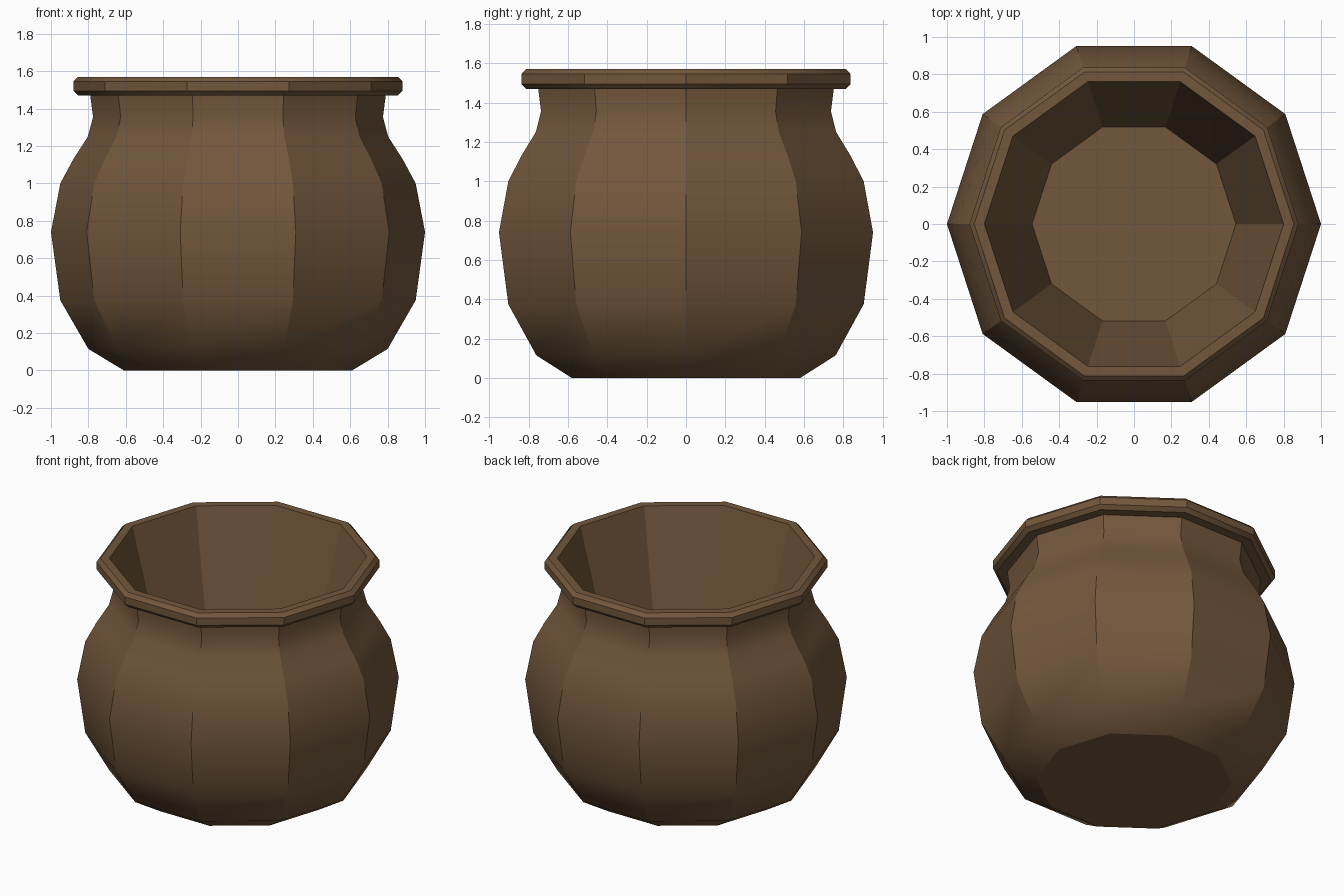
import bpy, bmesh, math

if "Cube" in bpy.data.objects:
    bpy.data.objects.remove(bpy.data.objects["Cube"])

SIDES = 10


def lathe(name, profile, mat):
    """Spin a (radius, z) profile into a ten-sided shell, capping both ends."""
    bm = bmesh.new()
    rings = []
    for r, z in profile:
        rings.append([bm.verts.new((r * math.cos(i * math.tau / SIDES),
                                    r * math.sin(i * math.tau / SIDES), z))
                      for i in range(SIDES)])
    for a, b in zip(rings, rings[1:]):
        for i in range(SIDES):
            j = (i + 1) % SIDES
            bm.faces.new((a[i], a[j], b[j], b[i]))
    bm.faces.new(rings[0][::-1])
    bm.faces.new(rings[-1])
    bmesh.ops.recalc_face_normals(bm, faces=bm.faces)
    mesh = bpy.data.meshes.new(name)
    bm.to_mesh(mesh)
    bm.free()
    mesh.materials.append(mat)
    obj = bpy.data.objects.new(name, mesh)
    bpy.context.collection.objects.link(obj)
    bpy.context.view_layer.objects.active = obj
    obj.select_set(True)
    bpy.ops.object.shade_smooth_by_angle(angle=math.radians(30))
    return obj


clay = bpy.data.materials.new("brown_clay")
clay.diffuse_color = (0.17, 0.095, 0.045, 1)
clay.use_nodes = True
clay.node_tree.nodes["Principled BSDF"].inputs["Base Color"].default_value = clay.diffuse_color

# Outer belly and neck, bevelled rim, then the tapered inside down to its floor
outside = [(0.61, 0), (0.80, 0.115), (0.95, 0.375), (1.0, 0.74), (0.95, 1.0),
           (0.88, 1.13), (0.803, 1.25), (0.775, 1.355), (0.79, 1.47)]
rim = [(0.855, 1.47), (0.88, 1.495), (0.88, 1.545), (0.855, 1.57), (0.80, 1.57)]
inside = [(0.545, 0.6)]
lathe("pot", outside + rim + inside, clay)
